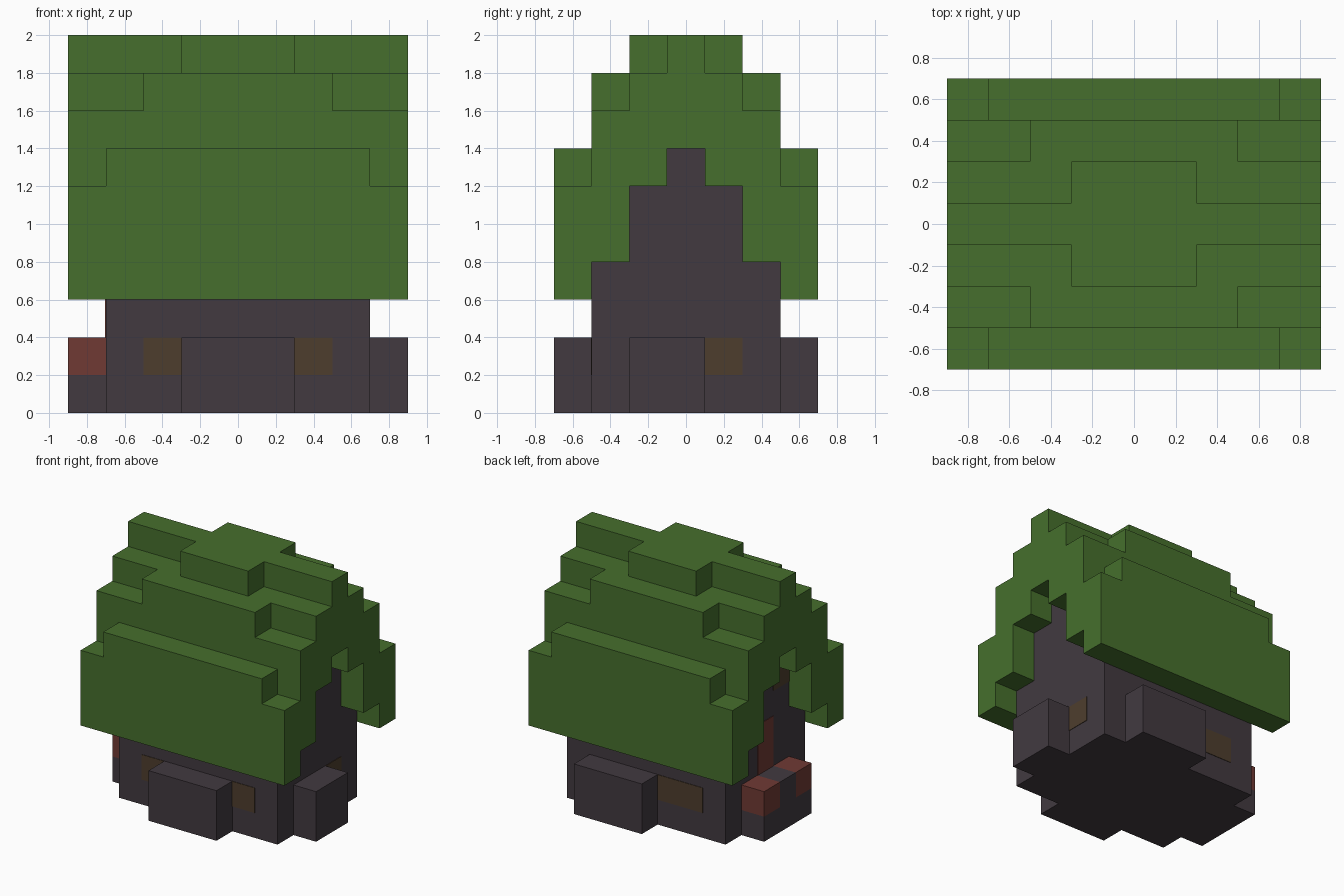
import bpy
import bmesh

cube = bpy.data.objects.get("Cube")
if cube:
    bpy.data.objects.remove(cube, do_unlink=True)


def material(name, rgb):
    mat = bpy.data.materials.new(name)
    mat.use_nodes = True
    color = (*rgb, 1)
    mat.diffuse_color = color
    bsdf = next(n for n in mat.node_tree.nodes if n.type == "BSDF_PRINCIPLED")
    bsdf.inputs["Base Color"].default_value = color
    bsdf.inputs["Roughness"].default_value = 0.9
    return mat


green = material("roof green", (0.061, 0.159, 0.026))
grey = material("stone grey", (0.054, 0.042, 0.051))
red = material("brick red", (0.162, 0.042, 0.034))
brown = material("window brown", (0.076, 0.048, 0.027))


def add_object(name, bm, mat):
    bmesh.ops.recalc_face_normals(bm, faces=bm.faces)
    mesh = bpy.data.meshes.new(name)
    bm.to_mesh(mesh)
    bm.free()
    mesh.materials.append(mat)
    obj = bpy.data.objects.new(name, mesh)
    bpy.context.collection.objects.link(obj)
    return obj


def box(name, x, y, z, mat):
    """Box from (min, max) pairs."""
    bm = bmesh.new()
    bmesh.ops.create_cube(bm, size=1)
    for v in bm.verts:
        v.co = [r[0] if c < 0 else r[1] for c, r in zip(v.co, (x, y, z))]
    return add_object(name, bm, mat)


def extrude_x(name, profile, half, mat):
    """Extrude a (y, z) outline along x."""
    bm = bmesh.new()
    face = bm.faces.new([bm.verts.new((-half, y, z)) for y, z in profile])
    geom = bmesh.ops.extrude_face_region(bm, geom=[face])["geom"]
    verts = [g for g in geom if isinstance(g, bmesh.types.BMVert)]
    bmesh.ops.translate(bm, verts=verts, vec=(2 * half, 0, 0))
    return add_object(name, bm, mat)


def mirrored(half):
    """Close a half outline across y = 0."""
    return half + [(-y, z) for y, z in reversed(half)]


# Stepped gable walls and the stepped roof over them
gable = [(0.5, 0.6), (0.5, 0.8), (0.3, 0.8), (0.3, 1.2), (0.1, 1.2), (0.1, 1.4)]
slope = [(0.7, 0.6), (0.7, 1.2), (0.5, 1.2), (0.5, 1.6),
         (0.3, 1.6), (0.3, 1.8), (0.1, 1.8), (0.1, 2.0)]
extrude_x("walls", mirrored([(0.5, 0)] + gable[1:]), 0.7, grey)
extrude_x("roof", mirrored(slope) + mirrored(gable)[::-1], 0.9, green)

# Raised thatch courses on both slopes
for half, y, z in ((0.7, 0.5, 1.2), (0.5, 0.3, 1.6), (0.3, 0.1, 1.8)):
    for side, sign in (("back", 1), ("front", -1)):
        ys = sorted((sign * y, sign * (y + 0.2)))
        box(f"{side}_thatch_course", (-half, half), ys, (z, z + 0.2), green)

# Stone blocks against the walls
box("front_block", (-0.3, 0.3), (-0.7, -0.5), (0, 0.4), grey)
box("back_block", (-0.1, 0.5), (0.5, 0.7), (0, 0.4), grey)
box("left_block", (0.7, 0.9), (-0.3, 0.1), (0, 0.4), grey)

# Hearth with brick corners and a brick strip above
box("hearth_base", (-0.9, -0.7), (-0.3, 0.3), (0, 0.2), grey)
for name, y, mat in (("front_brick", -0.3, red), ("hearth_stone", -0.1, grey),
                     ("back_brick", 0.1, red)):
    box(name, (-0.9, -0.7), (y, y + 0.2), (0.2, 0.4), mat)
T = 0.004
box("brick_strip", (-0.7 - T, -0.7), (-0.1, 0.1), (0.4, 0.8), red)

# Window plates
sill = (0.2, 0.4)
for x in (-0.5, 0.3):
    box("front_window", (x, x + 0.2), (-0.5 - T, -0.5), sill, brown)
box("back_window", (-0.5, -0.1), (0.5, 0.5 + T), sill, brown)
box("left_window", (0.7, 0.7 + T), (0.1, 0.3), sill, brown)
box("gable_window", (-0.7 - T, -0.7), (-0.3, -0.1), (1.0, 1.2), brown)
